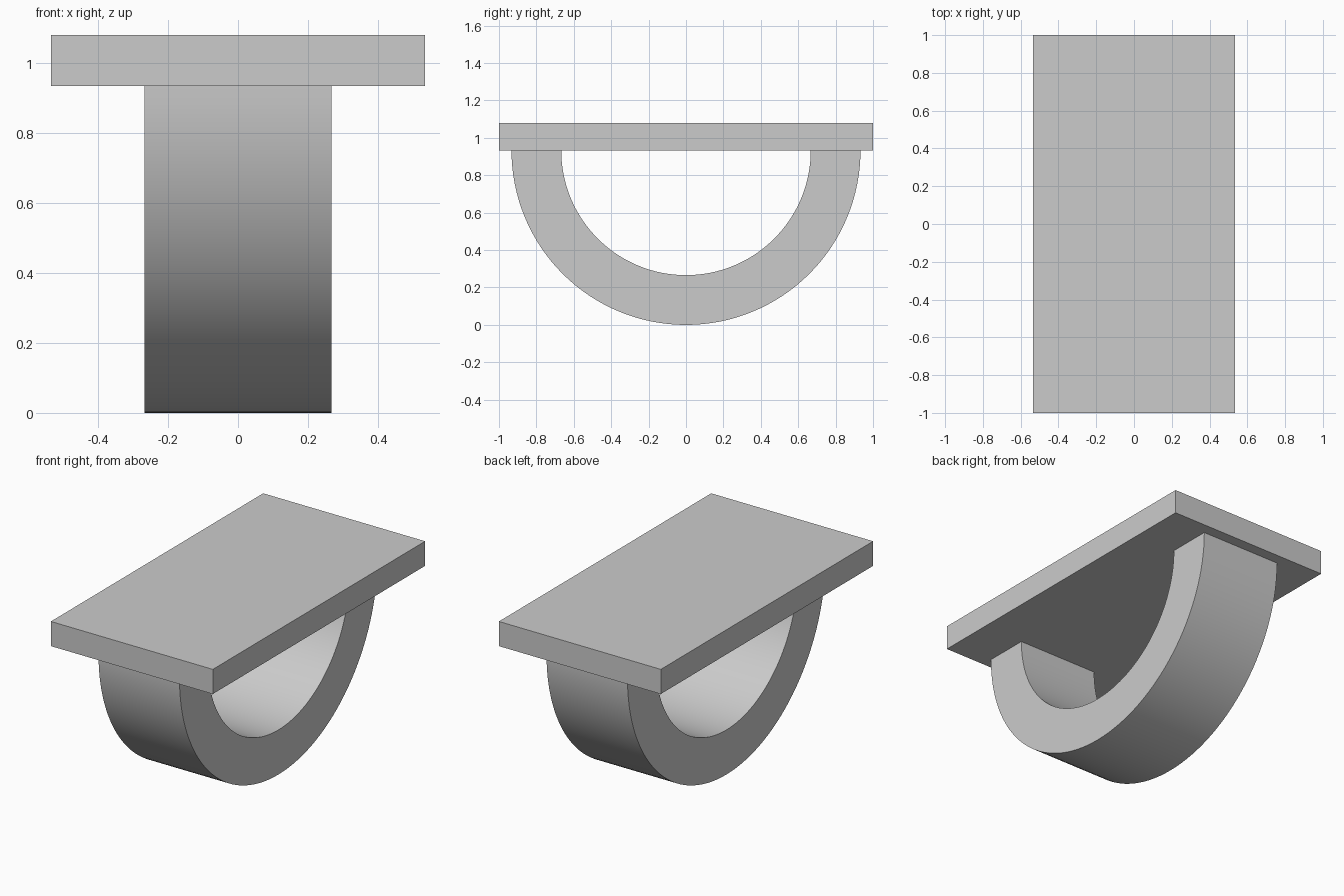
import bpy
import bmesh
import math

cube = bpy.data.objects.get("Cube")
if cube:
    bpy.data.objects.remove(cube, do_unlink=True)

OUTER, INNER = 0.933, 0.667
HALF_WIDTH = 0.267
PLATE_TOP = 1.08
SEGMENTS = 64

grey = bpy.data.materials.new("light grey")
grey.use_nodes = True
colour = (0.6, 0.6, 0.6, 1)
grey.diffuse_color = colour
grey.node_tree.nodes["Principled BSDF"].inputs["Base Color"].default_value = colour


def extruded(name, profile, half_width):
    """Extrude a closed (y, z) profile symmetrically along x."""
    bm = bmesh.new()
    face = bm.faces.new([bm.verts.new((-half_width, y, z)) for y, z in profile])
    grown = bmesh.ops.extrude_face_region(bm, geom=[face])["geom"]
    verts = [v for v in grown if isinstance(v, bmesh.types.BMVert)]
    bmesh.ops.translate(bm, verts=verts, vec=(2 * half_width, 0, 0))
    bmesh.ops.recalc_face_normals(bm, faces=bm.faces)
    mesh = bpy.data.meshes.new(name)
    bm.to_mesh(mesh)
    bm.free()
    mesh.materials.append(grey)
    obj = bpy.data.objects.new(name, mesh)
    bpy.context.collection.objects.link(obj)
    bpy.ops.object.select_all(action="DESELECT")
    obj.select_set(True)
    bpy.context.view_layer.objects.active = obj
    bpy.ops.object.shade_smooth_by_angle(angle=math.radians(30))
    return obj


def lower_arc(radius):
    """Half circle hanging below the plate, from back to front."""
    angles = [math.pi * i / SEGMENTS for i in range(SEGMENTS + 1)]
    return [(radius * math.cos(a), OUTER - radius * math.sin(a)) for a in angles]


# Curved half-ring handle
extruded("half_ring_handle", lower_arc(OUTER) + lower_arc(INNER)[::-1], HALF_WIDTH)

# Flat base plate resting on the ends of the ring
extruded("base_plate", [(-1, OUTER), (1, OUTER), (1, PLATE_TOP), (-1, PLATE_TOP)],
         2 * HALF_WIDTH)
